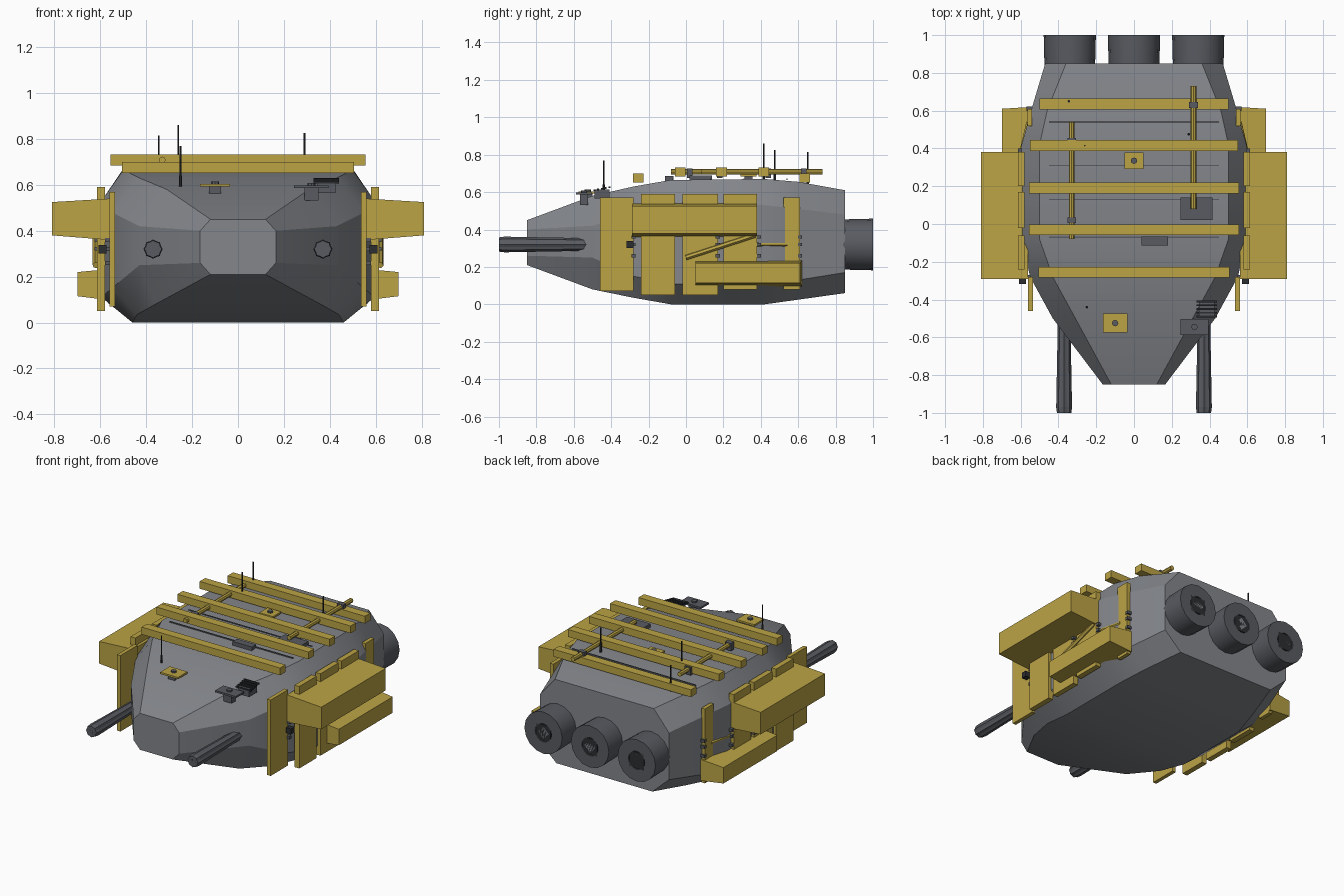
import bpy, bmesh, math
from mathutils import Vector

if "Cube" in bpy.data.objects:
    bpy.data.objects.remove(bpy.data.objects["Cube"], do_unlink=True)


def material(name, r, g, b):
    m = bpy.data.materials.new(name)
    m.use_nodes = True
    m.diffuse_color = (r, g, b, 1)
    m.node_tree.nodes["Principled BSDF"].inputs["Base Color"].default_value = (r, g, b, 1)
    return m


GREY = material("hull grey", .23, .24, .26)
STEEL = material("dark steel", .1, .105, .12)
BLACK = material("soot black", .025, .027, .03)
YELLOW = material("ochre yellow", .5, .37, .06)


def finish(name, bm, mat, smooth=None):
    bmesh.ops.recalc_face_normals(bm, faces=bm.faces)
    mesh = bpy.data.meshes.new(name)
    bm.to_mesh(mesh)
    bm.free()
    ob = bpy.data.objects.new(name, mesh)
    bpy.context.collection.objects.link(ob)
    mesh.materials.append(mat)
    if smooth:
        bpy.ops.object.select_all(action="DESELECT")
        ob.select_set(True)
        bpy.context.view_layer.objects.active = ob
        bpy.ops.object.shade_smooth_by_angle(angle=math.radians(smooth))
    return ob


def loft(name, rings, mat, smooth=None, capped=True):
    """Skin a list of closed rings of points."""
    bm = bmesh.new()
    rows = [[bm.verts.new(p) for p in ring] for ring in rings]
    n = len(rows[0])
    for a, b in zip(rows, rows[1:]):
        for i in range(n):
            j = (i + 1) % n
            bm.faces.new((a[i], a[j], b[j], b[i]))
    if capped:
        bm.faces.new(rows[0])
        bm.faces.new(rows[-1])
    return finish(name, bm, mat, smooth)


def box(name, x, y, z, mat):
    """Box from (low, high) ranges."""
    return loft(name, [[(x[0], y[0], h), (x[1], y[0], h), (x[1], y[1], h), (x[0], y[1], h)]
                       for h in z], mat)


def block(name, centre, size, mat):
    return box(name, *[(c - s / 2, c + s / 2) for c, s in zip(centre, size)], mat)


def ring_y(x, y, z, r, n, turn=0, flute=1):
    return [(x + r * (flute if i % 2 else 1) * math.cos(turn + math.tau * i / n), y,
             z + r * (flute if i % 2 else 1) * math.sin(turn + math.tau * i / n))
            for i in range(n)]


def rod(name, a, b, r, mat, n=6):
    a, b = Vector(a), Vector(b)
    u = (b - a).orthogonal().normalized()
    v = (b - a).normalized().cross(u)
    return loft(name, [[p + r * (u * math.cos(math.tau * i / n) + v * math.sin(math.tau * i / n))
                        for i in range(n)] for p in (a, b)], mat)


# Hull: y, half width, floor half width, roof half width, floor, band low, band high, roof
sections = [
    (-.85, .165, .12, .12, .21, .26, .4, .45),
    (-.5, .43, .36, .31, .08, .25, .42, .58),
    (-.28, .55, .44, .43, .035, .15, .48, .63),
    (-.08, .595, .46, .5, 0, .11, .53, .665),
    (.42, .595, .46, .5, 0, .11, .53, .67),
    (.6, .545, .42, .46, .025, .13, .51, .655),
    (.85, .47, .35, .36, .06, .17, .48, .61),
]
loft("hull", [[(f, y, z0), (w, y, z1), (w, y, z2), (t, y, z3),
               (-t, y, z3), (-w, y, z2), (-w, y, z1), (-f, y, z0)]
              for y, w, f, t, z0, z1, z2, z3 in sections], GREY, 22)

# Engine nozzles with square throats
for x, side in ((-.34, "right"), (0, "middle"), (.34, "left")):
    loft(side + "_engine", [ring_y(x, .8, .32, .132, 16), ring_y(x, .9, .32, .136, 16),
                            ring_y(x, 1, .32, .138, 16), ring_y(x, 1, .32, .06, 16),
                            ring_y(x, .93, .32, .06, 16)], STEEL, 30)
    loft(side + "_engine_throat", [ring_y(x, .99, .32, .075, 4, math.pi / 4),
                                   ring_y(x, 1, .32, .075, 4, math.pi / 4)], BLACK)
    loft(side + "_engine_core", [ring_y(x, .98, .32, .04, 4, 0),
                                 ring_y(x, 1, .32, .04, 4, 0)], GREY)

# Parts repeated on both flanks
for s, side in ((-1, "right"), (1, "left")):
    def span(a, b):
        return sorted((s * a, s * b))

    # Fluted gun barrel
    loft(side + "_gun", [ring_y(s * .37, y, .32, r, 16, 0, .88)
                         for y, r in ((-.42, .034), (-.6, .035), (-.97, .042), (-1, .038))],
         STEEL)
    loft(side + "_gun_bore", [ring_y(s * .37, y, .32, .02, 8) for y in (-1, -.95)], BLACK)

    # Armour plates standing along the flank
    plates = ((.535, .56, -.46, -.28, .07, .57), (.58, .615, -.24, -.06, .05, .59),
              (.58, .615, -.02, .17, .05, .59), (.58, .615, .2, .38, .08, .59),
              (.54, .565, .52, .61, .08, .57))
    for i, (x0, x1, y0, y1, z0, z1) in enumerate(plates):
        box(f"{side}_armour_plate_{i + 1}", span(x0, x1), (y0, y1), (z0, z1), YELLOW)

    # Tapered cargo pods
    for name, parts in (("upper_pod", ((.56, -.29, .38, .36, .54), (.81, -.29, .38, .38, .525))),
                        ("lower_pod", ((.54, .05, .62, .095, .235), (.7, .05, .61, .115, .22)))):
        loft(f"{side}_{name}", [[(s * x, y0, z0), (s * x, y1, z0), (s * x, y1, z1), (s * x, y0, z1)]
                                for x, y0, y1, z0, z1 in parts], YELLOW)

    # Braces, hinges and flank sensor
    rod(side + "_diagonal_brace", (s * .62, 0, .25), (s * .62, .37, .37), .014, YELLOW)
    rod(side + "_rear_brace", (s * .6, .37, .32), (s * .56, .54, .32), .01, YELLOW)
    for y, x in ((-.28, .565), (.17, .61), (.39, .6), (.61, .555)):
        for z in (.26, .32, .36):
            block(side + "_hinge", (s * x, y, z), (.03, .022, .018), STEEL)
    block(side + "_flank_sensor", (s * .59, -.3, .32), (.036, .036, .036), BLACK)

# Roof rack beams
for i, (y, half, z) in enumerate(((-.255, .505, .675), (-.03, .555, .708), (.19, .555, .708),
                                  (.415, .55, .708), (.635, .5, .675))):
    block(f"roof_beam_{i + 1}", (0, y, z), (2 * half, .057, .048), YELLOW)

# Lengthwise roof rails with dark clamps
for x, y0, y1 in ((-.33, -.08, .54), (.315, .08, .73)):
    rod("roof_rail", (x, y0, .708), (x, y1, .708), .015, YELLOW, 8)
    for y in (y0 + .1, y1 - .1):
        block("rail_clamp", (x, y, .7), (.045, .03, .05), STEEL)

# Roof hatches, each with a round cap
for name, x, y, z, w, d, mat in (("front_hatch", -.1, -.525, .598, .13, .1, YELLOW),
                                 ("sensor_hatch", .32, -.545, .592, .15, .085, STEEL),
                                 ("middle_hatch", 0, .335, .69, .1, .085, YELLOW)):
    block(name, (x, y, z), (w, d, .012), mat)
    rod(name + "_cap", (x, y, z), (x, y, z + .016), .017, STEEL, 8)
    block(name + "_mount", (x, y, z - .03), (w * .4, d * .5, .06), STEEL)

# Louvre behind the sensor hatch and roof equipment
for i in range(5):
    block("louvre_slat", (.385, -.49 + i * .02, .61 + i * .004), (.11, .01, .01), BLACK)
block("louvre_base", (.385, -.45, .59), (.08, .08, .05), STEEL)
block("roof_unit_front", (.11, -.09, .67), (.14, .045, .03), STEEL)
block("roof_unit_left", (.33, .08, .675), (.17, .12, .03), STEEL)
for y in (-.07, .13, .31, .54):
    block("panel_seam", (0, y, .668), (.9, .006, .008), STEEL)

# Whip antennas
for x, y, z0, z1 in ((-.25, -.44, .58, .77), (-.26, .415, .66, .86),
                     (.29, .475, .66, .825), (-.345, .65, .64, .815)):
    rod("antenna", (x, y, z0), (x, y, z1), .004, BLACK)
    rod("antenna_base", (x, y, z0), (x, y, z0 + .06), .007, BLACK)
